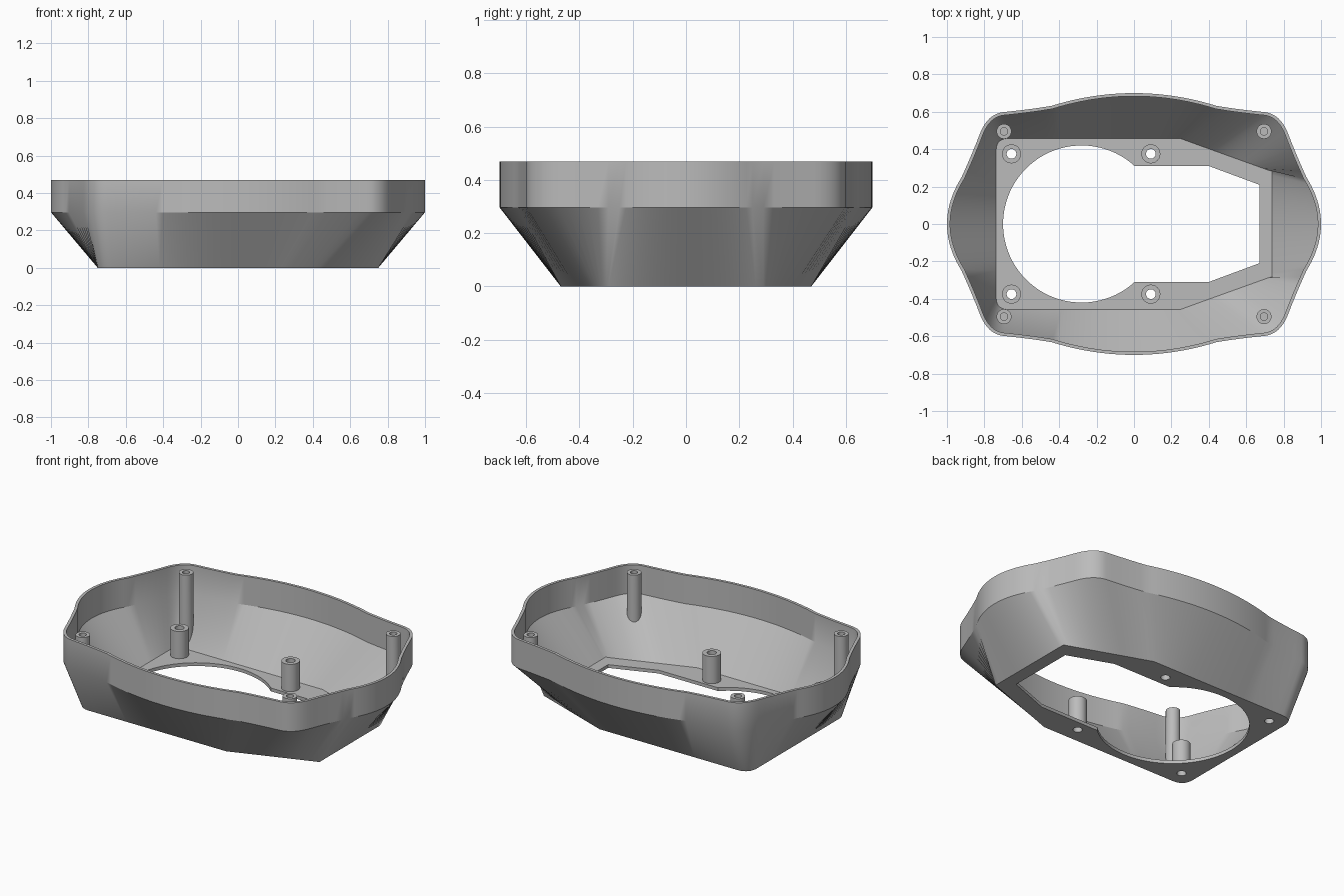
import bpy, bmesh, math
from mathutils import Vector
from mathutils.bvhtree import BVHTree

if "Cube" in bpy.data.objects:
    bpy.data.objects.remove(bpy.data.objects["Cube"])

HEIGHT, SHOULDER, FLOOR = 0.47, 0.297, 0.02
grey = bpy.data.materials.new("warm_grey")
grey.diffuse_color = (0.5, 0.5, 0.5, 1)
grey.use_nodes = True
grey.node_tree.nodes["Principled BSDF"].inputs["Base Color"].default_value = grey.diffuse_color


def finish(name, bm):
    bmesh.ops.recalc_face_normals(bm, faces=bm.faces)
    me = bpy.data.meshes.new(name)
    bm.to_mesh(me)
    bm.free()
    ob = bpy.data.objects.new(name, me)
    bpy.context.collection.objects.link(ob)
    me.materials.append(grey)
    return ob


def smooth(ob):
    bpy.ops.object.select_all(action='DESELECT')
    ob.select_set(True)
    bpy.context.view_layer.objects.active = ob
    bpy.ops.object.shade_smooth_by_angle(angle=math.radians(30))


def curve(a, c, b, n):
    """Quadratic curve from a to b with control c, end point left out."""
    a, b = Vector(a), Vector(b)
    c = Vector(c) if c else (a + b) / 2
    return [a * (1 - t) ** 2 + c * 2 * t * (1 - t) + b * t * t
            for t in (i / n for i in range(n))]


def offset(pts, d):
    """Move a counter-clockwise outline inwards by d."""
    out = []
    for i, p in enumerate(pts):
        t1 = (p - pts[i - 1]).normalized()
        t2 = (pts[(i + 1) % len(pts)] - p).normalized()
        n = Vector((-t1.y - t2.y, t1.x + t2.x)).normalized()
        out.append(p + n * d)
    return out


def bridge(bm, rings):
    for a, b in zip(rings, rings[1:]):
        for i in range(len(a)):
            j = (i + 1) % len(a)
            bm.faces.new((a[i], a[j], b[j], b[i]))


def mirror(pts, sx, sy):
    return [Vector((p.x * sx, p.y * sy)) for p in pts]


# Quarter of the rim outline, from the end bulge round the corner to the side bulge
counts = (10, 6, 10, 6, 12)
rim_keys = [((1, 0), (1, 0.125), (0.922, 0.25)),
            ((0.922, 0.25), (0.865, 0.375), (0.825, 0.48)),
            ((0.825, 0.48), (0.785, 0.587), (0.70, 0.598)),
            ((0.70, 0.598), (0.55, 0.613), (0.44, 0.632)),
            ((0.44, 0.632), (0.22, 0.70), (0, 0.70))]
# Matching quarters of the floor outline: tapered end and rounded end
taper_keys = [((0.75, 0), None, (0.75, 0.29)),
              ((0.75, 0.29), None, (0.60, 0.344)),
              ((0.60, 0.344), None, (0.43, 0.405)),
              ((0.43, 0.405), None, (0.25, 0.47)),
              ((0.25, 0.47), None, (0, 0.47))]
round_keys = [((0.75, 0), None, (0.75, 0.22)),
              ((0.75, 0.22), None, (0.75, 0.39)),
              ((0.75, 0.39), (0.75, 0.47), (0.67, 0.47)),
              ((0.67, 0.47), None, (0.42, 0.47)),
              ((0.42, 0.47), None, (0, 0.47))]


def quarter(keys, end):
    pts = [p for (a, c, b), n in zip(keys, counts) for p in curve(a, c, b, n)]
    return pts + [Vector(end)]


def outline(right, left):
    return (right[:-1] + mirror(left[:0:-1], -1, 1)
            + mirror(left[:-1], -1, -1) + mirror(right[:0:-1], 1, -1))


rim_q = quarter(rim_keys, (0, 0.70))
rim = outline(rim_q, rim_q)
base = outline(quarter(taper_keys, (0, 0.47)), quarter(round_keys, (0, 0.47)))

# Housing: flared outer wall, upright skirt, thin rim and inner wall
bm = bmesh.new()
levels = [(base, 0), (rim, SHOULDER), (rim, HEIGHT), (offset(rim, 0.017), HEIGHT),
          (offset(rim, 0.017), SHOULDER), (offset(base, 0.013), FLOOR)]
rings = [[bm.verts.new((p.x, p.y, z)) for p in pts] for pts, z in levels]
bridge(bm, rings)
bm.faces.new(rings[0])
bm.faces.new(rings[-1])
housing = finish("housing", bm)
bm = bmesh.new()
bm.from_mesh(housing.data)
tree = BVHTree.FromBMesh(bm)
bm.free()


def cutter(name, pts):
    bm = bmesh.new()
    bridge(bm, [[bm.verts.new((p[0], p[1], z)) for p in pts] for z in (-0.1, 0.1)])
    bmesh.ops.holes_fill(bm, edges=bm.edges)
    return finish(name, bm)


def circle(x, y, r, n=24):
    return [(x + r * math.cos(2 * math.pi * i / n), y + r * math.sin(2 * math.pi * i / n))
            for i in range(n)]


# Floor opening: round hole running into a tapered slot
a0 = math.atan2(0.31, 0.283)
opening = [(-0.28 + 0.42 * math.cos(a), 0.42 * math.sin(a))
           for a in (a0 + (2 * math.pi - 2 * a0) * i / 64 for i in range(65))]
opening += [(0.40, -0.31), (0.67, -0.21), (0.67, 0.21), (0.40, 0.31)]
bosses = [(x, y) for x in (-0.655, 0.09) for y in (-0.375, 0.375)]
cutters = [cutter("opening_cutter", opening)]
cutters += [cutter("screw_cutter", circle(x, y, 0.026)) for x, y in bosses]
for c in cutters:
    mod = housing.modifiers.new("cut", 'BOOLEAN')
    mod.operation, mod.solver, mod.object = 'DIFFERENCE', 'EXACT', c
deps = bpy.context.evaluated_depsgraph_get()
cut_mesh = bpy.data.meshes.new_from_object(housing.evaluated_get(deps))
housing.modifiers.clear()
housing.data = cut_mesh
for c in cutters:
    bpy.data.objects.remove(c)
smooth(housing)


def tube(name, x, y, r, hole, top, hole_z, through):
    """Screw post; its foot follows the surface below it."""
    bm = bmesh.new()
    spec = [(r, None), (r, top), (hole, top), (hole, hole_z)]
    rings = []
    for rad, z in spec:
        ring = []
        for px, py in circle(x, y, rad):
            zz = z
            if z is None:
                hit = tree.ray_cast(Vector((px, py, 0.45)), Vector((0, 0, -1)))[0]
                zz = (hit.z if hit else FLOOR) - 0.004
            ring.append(bm.verts.new((px, py, zz)))
        rings.append(ring)
    if through:
        rings.append(rings[0])
    bridge(bm, rings)
    if not through:
        bm.faces.new(rings[-1])
        bm.faces.new(rings[0])
    smooth(finish(name, bm))


# Short through-bosses on the floor and tall corner posts up to the rim
for x, y in bosses:
    tube("floor_boss", x, y, 0.051, 0.026, 0.185, FLOOR - 0.004, True)
for x in (-0.695, 0.695):
    for y in (-0.495, 0.495):
        tube("corner_post", x, y, 0.04, 0.02, 0.465, 0.36, False)
